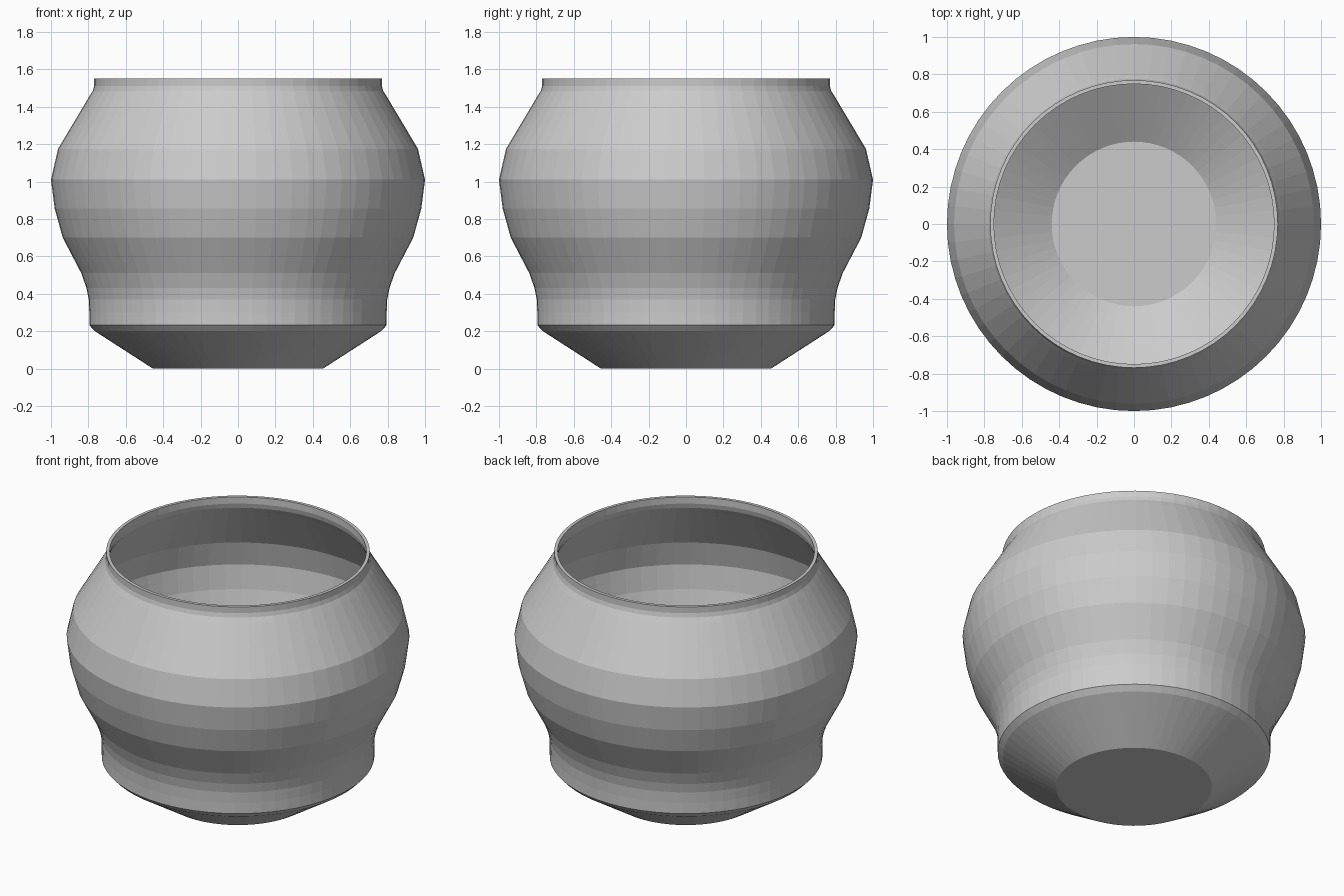
import bpy, bmesh
from math import cos, sin, pi, hypot

if "Cube" in bpy.data.objects:
    bpy.data.objects.remove(bpy.data.objects["Cube"])

SIDES = 64
WALL = 0.02

# Outer silhouette as (radius, height), base to rim
outer = [(0.455, 0), (0.765, 0.20), (0.795, 0.232), (0.795, 0.30), (0.798, 0.37),
         (0.81, 0.43), (0.838, 0.51), (0.937, 0.70), (0.98, 0.855), (1.0, 1.01),
         (0.962, 1.175), (0.795, 1.455), (0.776, 1.485), (0.769, 1.51), (0.769, 1.55)]


def inset(profile, t):
    """Offset the silhouette inward to get the inside wall."""
    result = []
    for i, (r, z) in enumerate(profile):
        a, b = profile[max(i - 1, 0)], profile[min(i + 1, len(profile) - 1)]
        dr, dz = b[0] - a[0], b[1] - a[1]
        n = hypot(dr, dz)
        result.append((r - t * dz / n, z + t * dr / n))
    result[0] = (0.44, t)                       # inside floor edge
    result[-1] = (profile[-1][0] - t, profile[-1][1])  # level rim
    return result


def lathe(name, profile):
    """Spin a profile around z and cap both ends."""
    bm = bmesh.new()
    rings = [[bm.verts.new((r * cos(2 * pi * i / SIDES), r * sin(2 * pi * i / SIDES), z))
              for i in range(SIDES)] for r, z in profile]
    for low, high in zip(rings, rings[1:]):
        for i in range(SIDES):
            j = (i + 1) % SIDES
            bm.faces.new((low[i], low[j], high[j], high[i]))
    bm.faces.new(rings[0][::-1])
    bm.faces.new(rings[-1])
    bmesh.ops.recalc_face_normals(bm, faces=bm.faces[:])
    mesh = bpy.data.meshes.new(name)
    bm.to_mesh(mesh)
    bm.free()
    obj = bpy.data.objects.new(name, mesh)
    bpy.context.collection.objects.link(obj)
    return obj


# Thin-walled open pot: up the outside, over the rim, down the inside to the floor
lathe("pot", outer + inset(outer, WALL)[::-1])
